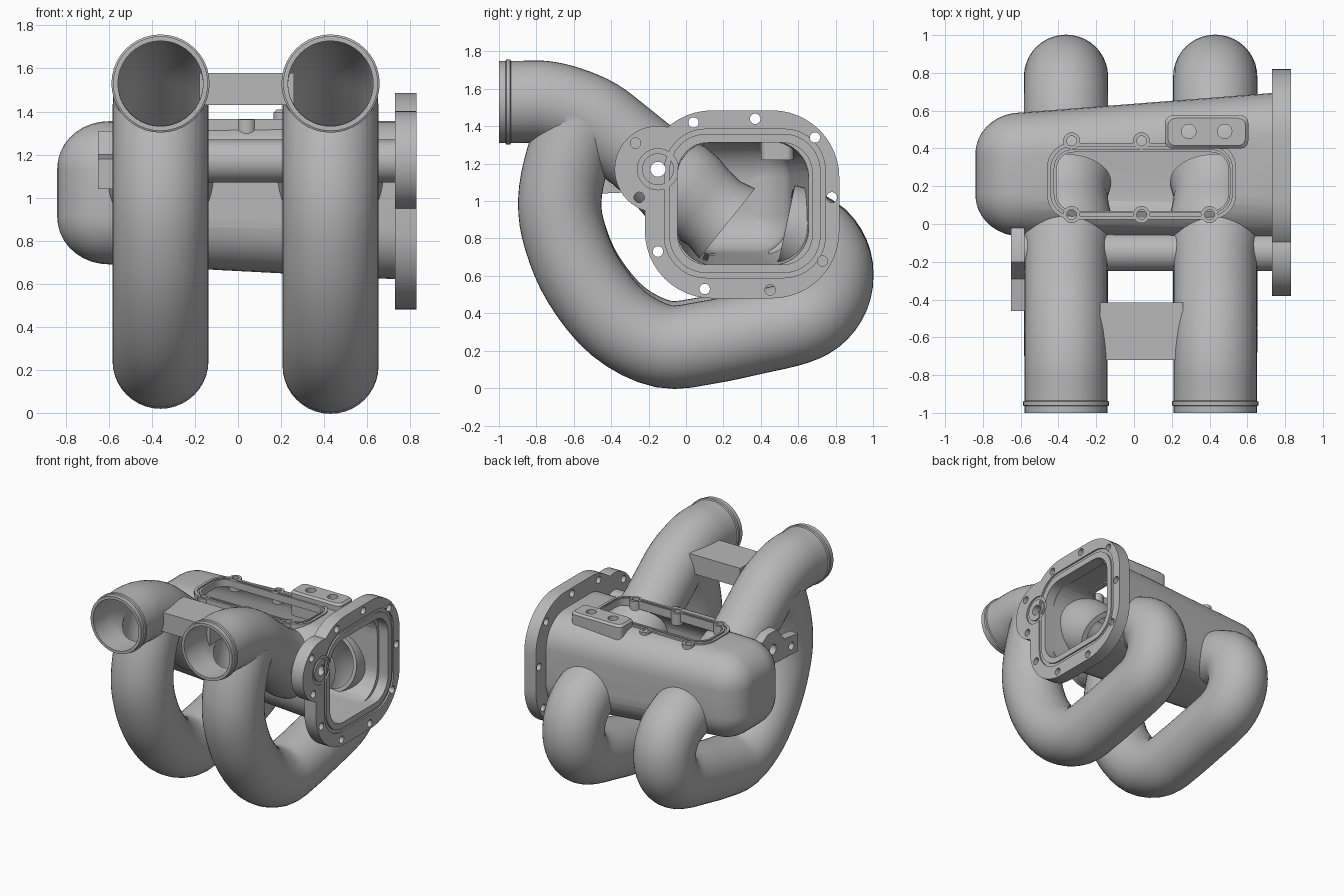
import bpy, bmesh
from math import sin, cos, pi, radians
from mathutils import Vector

if "Cube" in bpy.data.objects:
    bpy.data.objects.remove(bpy.data.objects["Cube"], do_unlink=True)

metal = bpy.data.materials.new("cast_grey_metal")
metal.use_nodes = True
metal.diffuse_color = (0.48, 0.48, 0.48, 1)
for node in metal.node_tree.nodes:
    if node.type == 'BSDF_PRINCIPLED':
        node.inputs["Base Color"].default_value = (0.48, 0.48, 0.48, 1)


# ---- helpers ----
def build(name, loops, ring=False):
    """Skin a list of equal-length loops; cap the ends or join them in a ring."""
    bm = bmesh.new()
    vs = [[bm.verts.new(p) for p in loop] for loop in loops]
    n, m = len(vs), len(vs[0])
    for i in range(n if ring else n - 1):
        a, b = vs[i], vs[(i + 1) % n]
        for j in range(m):
            k = (j + 1) % m
            bm.faces.new((a[j], a[k], b[k], b[j]))
    if not ring:
        bm.faces.new(vs[0])
        bm.faces.new(vs[-1])
    bmesh.ops.recalc_face_normals(bm, faces=bm.faces[:])
    bmesh.ops.triangulate(bm, faces=bm.faces[:])
    mesh = bpy.data.meshes.new(name)
    bm.to_mesh(mesh)
    bm.free()
    mesh.materials.append(metal)
    ob = bpy.data.objects.new(name, mesh)
    bpy.context.collection.objects.link(ob)
    return ob


def combine(target, tool, op='DIFFERENCE', self_cross=False):
    """Boolean that is applied at once; the tool object is removed."""
    mod = target.modifiers.new("cut", 'BOOLEAN')
    mod.operation, mod.object, mod.solver = op, tool, 'EXACT'
    mod.use_self = self_cross
    bpy.context.view_layer.update()
    deps = bpy.context.evaluated_depsgraph_get()
    mesh = bpy.data.meshes.new_from_object(target.evaluated_get(deps))
    target.modifiers.clear()
    target.data = mesh
    bpy.data.objects.remove(tool, do_unlink=True)


def circle(u, v, r, n=32):
    return [(u + r * cos(2 * pi * i / n), v + r * sin(2 * pi * i / n)) for i in range(n)]


def rounded(u0, u1, v0, v1, r, n=8):
    """Rounded rectangle outline."""
    pts = []
    corners = [(u1 - r, v1 - r), (u0 + r, v1 - r), (u0 + r, v0 + r), (u1 - r, v0 + r)]
    for q, (cu, cv) in enumerate(corners):
        for i in range(n + 1):
            a = (q + i / n) * pi / 2
            pts.append((cu + r * cos(a), cv + r * sin(a)))
    return pts


def place(outline, axis, h):
    return [(h, u, v) if axis == 'x' else (u, v, h) for u, v in outline]


def prism(name, outline, axis, a, b):
    return build(name, [place(outline, axis, a), place(outline, axis, b)])


def prism_ring(name, outer, inner, axis, a, b):
    return build(name, [place(outer, axis, a), place(outer, axis, b),
                        place(inner, axis, b), place(inner, axis, a)], ring=True)


def spline(pts, steps=4):
    """Smooth curve through points in the y-z plane."""
    p = [Vector(q) for q in pts]
    p = [2 * p[0] - p[1]] + p + [2 * p[-1] - p[-2]]
    out = []
    for a, b, c, d in zip(p, p[1:], p[2:], p[3:]):
        for i in range(steps):
            t = i / steps
            out.append(0.5 * (2 * b + (c - a) * t + (2 * a - 5 * b + 4 * c - d) * t * t
                              + (3 * b - a - 3 * c + d) * t ** 3))
    return out + [p[-2]]


def tube(name, x, path, radii, ring=False, sides=40):
    loops = []
    for i, p in enumerate(path):
        t = (path[min(i + 1, len(path) - 1)] - path[max(i - 1, 0)]).normalized()
        r = radii[i] if isinstance(radii, list) else radii
        loops.append([(x + r * cos(a), p.x - t.y * r * sin(a), p.y + t.x * r * sin(a))
                      for a in (2 * pi * j / sides for j in range(sides))])
    return build(name, loops, ring)


# ---- runner paths (y, z) ----
SHORT = [(-0.88, 1.53), (-0.76, 1.53), (-0.63, 1.5), (-0.48, 1.435),
         (-0.33, 1.32), (-0.05, 1.096)]
LONG = [(-0.55, 1.43), (-0.635, 1.22), (-0.675, 1.0), (-0.645, 0.8), (-0.545, 0.57),
        (-0.36, 0.345), (-0.12, 0.224), (0.12, 0.245), (0.36, 0.295)]
LONG += [(0.52 + 0.26 * cos(radians(a)), 0.6 + 0.26 * sin(radians(a)))
         for a in range(-75, 76, 30)]


def short_outer(x):
    path = spline([(-1, 1.53)] + SHORT + [(0.22, 0.88)])
    radii = [0.22 + 0.035 * max(0, 1 - abs(p.x + 0.02) / 0.14) for p in path]
    radii[-1] = 0.24
    return tube("runner", x, path, radii)


def short_inner(x):
    return tube("cutter", x, spline([(-1.05, 1.53)] + SHORT + [(0.26, 0.848)]), 0.198)


def long_path(x, end):
    lift = 0.03 if x < 0 else 0
    return spline([(y, z + lift * max(0, 1 - z)) for y, z in LONG + [end]])


def long_inner(x):
    return tube("cutter", x, long_path(x, (0.48, 0.88)), 0.194)


# ---- plenum chamber: tapered rounded box with a domed end ----
def chamber(name, inset, x_open):
    loops = []
    stations = [(x_open, 0.0)]
    stations += [(-0.6 - (0.24 - inset) * sin(a), 0.22 * (1 - cos(a)))
                 for a in (radians(d) for d in range(0, 91, 10))]
    for x, shrink in stations:
        k = (min(x, 0.75) + 0.6) / 1.35 if x > -0.6 else 0
        d = inset + shrink
        loops.append(place(rounded(-0.065 - 0.02 * k + d, 0.59 + 0.105 * k - d,
                                   0.69 - 0.07 * k + d, 1.355 - d,
                                   max(0.23 - d, 0.01)), 'x', x))
    return build(name, loops)


plenum = chamber("plenum_chamber", 0, 0.75)
combine(plenum, chamber("cutter", 0.035, 0.8))
slot = rounded(-0.41, 0.5, 0.07, 0.38, 0.09)
combine(plenum, prism("cutter", slot, 'z', 1.2, 1.5))

# ---- paired runners, each a short and a long branch sharing one mouth ----
BORE = (-0.15, 1.17)
for side, x in (("right", -0.36), ("left", 0.43)):
    runner = short_outer(x)
    runner.name = side + "_runner"
    combine(runner, tube("branch", x, long_path(x, (0.535, 0.866)), 0.223), 'UNION', True)
    for inner in (short_inner, long_inner):
        combine(runner, inner(x))
        combine(plenum, inner(x))
    combine(runner, prism("cutter", circle(*BORE, 0.06), 'x', x - 0.4, x + 0.4))
    # raised hose bead behind the mouth
    tube(side + "_mouth_bead", x, [Vector((y, 1.53)) for y in (-0.97, -0.96, -0.94, -0.93)],
         [0.21, 0.228, 0.228, 0.21], ring=True)

# ---- end flange with lobe, opening, seal grooves and bolt holes ----
flange = prism("end_flange", rounded(-0.22, 0.82, 0.48, 1.485, 0.36, 12), 'x', 0.73, 0.83)
combine(flange, prism("lobe", circle(*BORE, 0.232, 48), 'x', 0.73, 0.83), 'UNION')
combine(flange, prism("cutter", rounded(-0.045, 0.675, 0.66, 1.312, 0.16), 'x', 0.6, 0.9))
combine(flange, prism_ring("cutter", rounded(-0.115, 0.745, 0.59, 1.385, 0.22),
                           rounded(-0.09, 0.72, 0.615, 1.36, 0.2), 'x', 0.818, 0.85))
combine(flange, prism_ring("cutter", circle(*BORE, 0.11), circle(*BORE, 0.085),
                           'x', 0.819, 0.85))
combine(flange, prism("cutter", circle(*BORE, 0.04), 'x', 0.6, 0.9))
for y, z in ((-0.27, 1.31), (-0.25, 1.02), (0.04, 1.42), (0.37, 1.44), (0.69, 1.34),
             (0.78, 1.02), (0.73, 0.68), (0.45, 0.525), (0.1, 0.53), (-0.15, 0.73)):
    combine(flange, prism("cutter", circle(y, z, 0.028, 20), 'x', 0.6, 0.9))

# ---- hollow cross shaft housing and its end bracket ----
prism_ring("cross_shaft_housing", circle(*BORE, 0.1), circle(*BORE, 0.04), 'x', -0.6, 0.74)
bracket = prism("end_bracket", [(0, 1.06), (-0.02, 1.27), (-0.09, 1.31), (-0.2, 1.31),
                                (-0.29, 1.2), (-0.46, 1.18), (-0.46, 1.04)], 'x', -0.65, -0.58)
combine(bracket, prism("cutter", circle(*BORE, 0.04), 'x', -0.8, -0.5))
combine(bracket, prism("cutter", circle(-0.38, 1.11, 0.03, 20), 'x', -0.8, -0.5))

# ---- rim around the top slot with bolt ears ----
rim = prism_ring("top_slot_rim", rounded(-0.46, 0.54, 0.025, 0.43, 0.13), slot, 'z', 1.31, 1.365)
combine(rim, prism_ring("cutter", rounded(-0.44, 0.52, 0.043, 0.41, 0.115),
                        rounded(-0.425, 0.51, 0.057, 0.395, 0.1), 'z', 1.353, 1.4))
ears = [(-0.33, 0.44), (0.04, 0.44), (-0.33, 0.05), (0.04, 0.05), (0.4, 0.05)]
for u, v in ears:
    combine(rim, prism("ear", circle(u, v, 0.045, 24), 'z', 1.27, 1.362), 'UNION')
for u, v in ears:
    combine(rim, prism("cutter", circle(u, v, 0.026, 20), 'z', 1.32, 1.5))

# ---- two-hole mounting pad ----
pad = build("mounting_pad", [place(rounded(0.165 + d, 0.605 - d, 0.4 + d, 0.575 - d, 0.04), 'z', z)
                             for d, z in ((0, 1.22), (0, 1.395), (0.015, 1.41))])
for u in (0.29, 0.48):
    combine(pad, prism("cutter", circle(u, 0.49, 0.038, 24), 'z', 1.33, 1.5))

# ---- web joining the two runners ----
prism("runner_web", [(-0.72, 1.43), (-0.72, 1.58), (-0.415, 1.58), (-0.415, 1.43)],
      'x', -0.18, 0.26)

# ---- smooth shading with sharp creases ----
for ob in bpy.context.collection.objects:
    if ob.type == 'MESH' and ob.data.materials and ob.data.materials[0] == metal:
        ob.data.shade_smooth()
        ob.data.set_sharp_from_angle(angle=radians(32))
